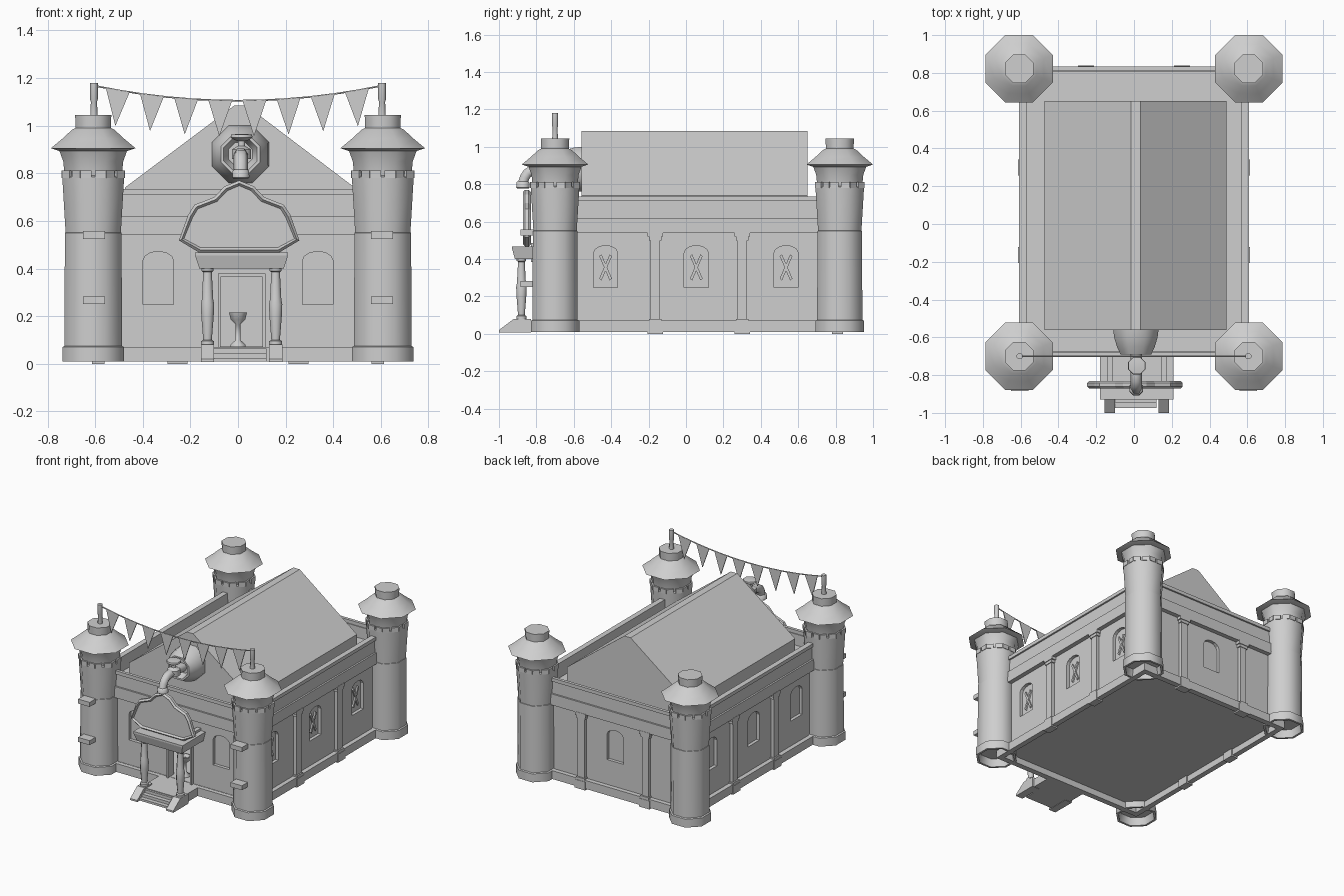
import bpy, bmesh
from math import pi, cos, sin, radians
from mathutils import Vector, Matrix

cube = bpy.data.objects.get("Cube")
if cube:
    bpy.data.objects.remove(cube, do_unlink=True)

stone = bpy.data.materials.new("plain_grey")
stone.use_nodes = True
GREY = (0.62, 0.62, 0.62, 1)
stone.diffuse_color = GREY
stone.node_tree.nodes["Principled BSDF"].inputs["Base Color"].default_value = GREY


def finish(name, bm, smooth=False):
    bmesh.ops.recalc_face_normals(bm, faces=bm.faces)
    me = bpy.data.meshes.new(name)
    bm.to_mesh(me)
    bm.free()
    me.materials.append(stone)
    if smooth:
        me.shade_smooth()
        me.set_sharp_from_angle(angle=radians(50))
    ob = bpy.data.objects.new(name, me)
    bpy.context.collection.objects.link(ob)
    return ob


def add_box(bm, x, y, z, rot=None):
    """Box from three (low, high) ranges, optionally turned about its centre."""
    mid = Vector([(a + b) / 2 for a, b in (x, y, z)])
    m = Matrix.Translation(mid)
    if rot:
        m = m @ rot
    m = m @ Matrix.Diagonal([b - a for a, b in (x, y, z)] + [1])
    bmesh.ops.create_cube(bm, size=1, matrix=m)


def box(name, x, y, z):
    bm = bmesh.new()
    add_box(bm, x, y, z)
    return finish(name, bm)


def extrude(name, pts, lo, hi, place):
    """Extrude a 2D outline from lo to hi; place maps (u, v, depth) to a point."""
    bm = bmesh.new()
    f = bm.faces.new([bm.verts.new(place(u, v, lo)) for u, v in pts])
    r = bmesh.ops.extrude_face_region(bm, geom=[f])
    step = Vector(place(0, 0, hi)) - Vector(place(0, 0, lo))
    bmesh.ops.translate(bm, vec=step, verts=[v for v in r["geom"] if isinstance(v, bmesh.types.BMVert)])
    return finish(name, bm)


def lathe(name, profile, loc, sides=8, axis="Z"):
    """Spin (flat-to-flat half width, height) pairs into a many-sided solid."""
    bm = bmesh.new()
    k = 1 / cos(pi / sides)
    rings = []
    for r, z in profile:
        rings.append([bm.verts.new((r * k * cos((i + .5) * 2 * pi / sides),
                                    r * k * sin((i + .5) * 2 * pi / sides), z)) for i in range(sides)])
    for a, b in zip(rings, rings[1:]):
        for i in range(sides):
            j = (i + 1) % sides
            bm.faces.new((a[i], a[j], b[j], b[i]))
    bm.faces.new(rings[0])
    bm.faces.new(rings[-1])
    ob = finish(name, bm, True)
    if axis == "Y":
        ob.rotation_euler.x = pi / 2   # profile height runs toward -y
    ob.location = loc


def tube(name, pts, radius):
    cu = bpy.data.curves.new(name, "CURVE")
    cu.dimensions = "3D"
    cu.bevel_depth = radius
    cu.bevel_resolution = 1
    cu.use_fill_caps = True
    sp = cu.splines.new("POLY")
    sp.points.add(len(pts) - 1)
    for p, co in zip(sp.points, pts):
        p.co = (*co, 1)
    cu.materials.append(stone)
    ob = bpy.data.objects.new(name, cu)
    bpy.context.collection.objects.link(ob)


def xz(u, v, d):
    return (u, d, v)


def yz(u, v, d):
    return (d, u, v)


# Hall walls: tiers, each a ring of side, back and front pieces
FRONT, BACK, DX = -0.7, 0.835, 0.015
CORE, SKIN = .055, .032
tiers = [("plinth", 0, .04, .01, .07), ("core", CORE, .03, .07, .54), ("frieze", 0, .06, .54, .62),
         ("parapet", .012, .016, .62, .71), ("coping", 0, .022, .71, .735)]
for name, inset, thick, z0, z1 in tiers:
    w, f, b = .608 - inset, FRONT + inset, BACK - inset
    inner = min(.57, w - .02)
    bm = bmesh.new()
    for s in (-1, 1):
        add_box(bm, sorted((s * w, s * inner)), (f, b), (z0, z1))
    add_box(bm, (-inner, inner), (b - thick, b), (z0, z1))
    if name == "core":      # leave the doorway open
        add_box(bm, (-inner, -.085), (f, f + thick), (z0, z1))
        add_box(bm, (.115, inner), (f, f + thick), (z0, z1))
        add_box(bm, (-.085, .115), (f - .02, f + thick), (.38, z1))
    else:
        add_box(bm, (-inner, inner), (f, f + thick), (z0, z1))
    finish("hall_" + name, bm)
box("hall_floor", (-.575, .575), (-.67, .8), (.055, .072))
box("flat_roof", (-.59, .59), (-.685, .82), (.6, .63))


# Wall facing with recessed arched windows, crossed slats on one side
def facing(lo, hi, centres, wall, out, place, slats=False):
    hw, sill = .065, .248
    pts = [(lo, sill)]
    for c in centres:
        pts.append((c - hw, sill))
        pts += [(c - hw * cos(t * pi / 6), .43 + .042 * sin(t * pi / 6)) for t in range(7)]
        pts.append((c + hw, sill))
    pts += [(hi, sill), (hi, .54), (lo, .54)]
    deep, face = wall - out * CORE, wall - out * SKIN
    extrude("wall_facing", pts, deep, face, place)
    extrude("wall_dado", [(lo, .07), (hi, .07), (hi, sill), (lo, sill)], deep, face, place)
    for c in centres if slats else []:
        for s in (-1, 1):
            bar = [(c - s * .034, .295), (c - s * .022, .285), (c + s * .034, .415), (c + s * .022, .425)]
            extrude("window_slat", bar, deep, deep + out * (.01 + s * .001), place)


facing(-.57, -.085, [-.335], FRONT, -1, xz)
facing(.115, .57, [.335], FRONT, -1, xz)
facing(-.57, .57, [0], BACK, 1, xz)
for s in (-1, 1):
    facing(-.66, .8, [-.43, .055, .535], s * .608, s, yz, s > 0)

# Gabled roof
extrude("gable_roof", [(-.475, .63), (.49, .63), (.49, .74), (.035, 1.085), (-.015, 1.085), (-.475, .74)],
        -.56, .65, xz)

# Pilasters along the sides and back, with feet and capitals
bm = bmesh.new()
for hw, out, z0, z1 in ((.042, .005, 0, .06), (.034, .002, .06, .08), (.026, -.008, .08, .5),
                        (.034, -.003, .5, .52), (.042, .002, .52, .545)):
    for s in (-1, 1):
        for y in (-.165, .3):
            add_box(bm, sorted((s * .56, s * (.608 + out))), (y - hw, y + hw), (z0, z1))
        add_box(bm, (s * .255 - hw, s * .255 + hw), (.78, BACK + out), (z0, z1))
finish("pilasters", bm)

# Corner towers with battlements and flared roofs
shaft = [(.105, .065), (.115, .01), (.13, .01), (.13, .07), (.121, .074), (.119, .55), (.116, .551),
         (.13, .785), (.12, .79), (.126, .85), (.143, .897)]
cap = [(.142, .893), (.178, .905), (.13, .945), (.09, .982), (.074, .99), (.076, 1.045)]
for s in (-1, 1):
    for y in (-.7, .822):
        lathe("tower_shaft", shaft, (s * .608, y, 0))
        lathe("tower_roof", cap, (s * .608, y, 0))
        bm = bmesh.new()
        for i in range(8):
            rot = Matrix.Rotation(i * pi / 4, 4, "Z")
            for t in (-.03, .03):
                c = rot @ Vector((.125, t, 0))
                add_box(bm, (s * .608 + c.x - .008, s * .608 + c.x + .008),
                        (y + c.y - .023, y + c.y + .023), (.78, .812), rot)
        finish("tower_battlements", bm)
    for z in (.25, .525):
        box("tower_bracket", (s * .605 - .046, s * .605 + .046), (-.885, -.78), (z, z + .032))
    lathe("flag_pole", [(.016, 1.03), (.013, 1.1), (.016, 1.11), (.016, 1.18)], (s * .605, -.7, 0))


# Bunting hung between the front poles
def sag(x):
    return 1.105 + .062 * (x / .6) ** 2


tube("bunting_cord", [(x / 10, -.7, sag(x / 10)) for x in range(-6, 7)], .004)
for i in range(8):
    x = -.505 + i * .1435
    tri = [(x - .05, sag(x - .05)), (x + .05, sag(x + .05)), (x - .01 + i * .002, sag(x) - .15)]
    extrude("pennant", tri, -.703, -.697, xz)

# Tap: bell on the gable, curved spout, valve handle
lathe("tap_bell", [(.12, 0), (.115, .04), (.1, .09), (.082, .13), (.07, .13), (.05, .08)],
      (.01, -.56, .88), axis="Y")
arc = [(.012, -.62, .87), (.012, -.76, .88)]
arc += [(.012, -.8 - .068 * sin(t * pi / 8), .81 + .068 * cos(t * pi / 8)) for t in range(4)]
tube("tap_spout", arc + [(.012, -.878, .785)], .03)
lathe("tap_nozzle", [(.03, .777), (.036, .782), (.034, .81), (.028, .815)], (.012, -.872, 0))
lathe("tap_valve", [(.04, .86), (.04, .9), (.015, .915), (.015, .935), (.03, .94), (.046, .95),
                    (.044, .962), (.02, .965)], (.015, -.75, 0))

# Porch: platform, steps, sloped cheeks, columns, canopy slab
box("porch_platform", (-.14, .17), (-.9, -.66), (.01, .07))
for i in range(3):
    box("porch_step", (-.1, .12), (-.975 + i * .03, -.88), (.01, .025 + i * .02))
cheek = [(-1, .008), (-1, .02), (-.92, .08), (-.83, .08), (-.83, .008)]
column = [(.027, .08), (.027, .095), (.018, .1), (.026, .2), (.028, .25), (.024, .27),
          (.018, .385), (.025, .39), (.025, .405)]
for s in (-1, 1):
    x = DX + s * .143
    extrude("porch_cheek", cheek, x - .028, x + .028, yz)
    lathe("porch_column", column, (x, -.88, 0))
    box("porch_beam", (x - .015, x + .015), (-.83, -.66), (.385, .485))
    box("door_jamb", sorted((DX + s * .1, DX + s * .088)), (-.69, -.62), (.065, .38))
box("door_lintel", (-.085, .115), (-.69, -.62), (.365, .38))
side = [(-.915, .4), (-.93, .455), (-.93, .468), (-.66, .468), (-.66, .4)]
canopy = extrude("porch_canopy", side, -.18, .21, yz)
for v in canopy.data.vertices:     # taper the underside
    if v.co.z < .41:
        v.co.x = DX + (v.co.x - DX) * .91

# Shaped signboard: thin panel inside a raised, tapering border
half = [(.168, .467), (.253, .518), (.215, .625), (.187, .668), (.105, .7), (.062, .745)]
board = [(DX - .01 + x, z) for x, z in half] + [(DX - .01, .77)] + [(DX - .01 - x, z) for x, z in reversed(half)]
sign = extrude("signboard", board, -.861, -.841, xz)
bm = bmesh.new()
bm.from_mesh(sign.data)
for face in [f for f in bm.faces if abs(f.normal.y) > .9]:
    bmesh.ops.inset_region(bm, faces=[face], thickness=.012, depth=.011)
    bmesh.ops.inset_region(bm, faces=[face], thickness=.01, depth=-.012)
bm.to_mesh(sign.data)
bm.free()

# Pedestal basin just inside the door
lathe("basin", [(.032, .065), (.032, .08), (.01, .1), (.01, .165), (.03, .185), (.038, .215), (.03, .215),
                (.02, .195)], (.0, -.6, 0))
